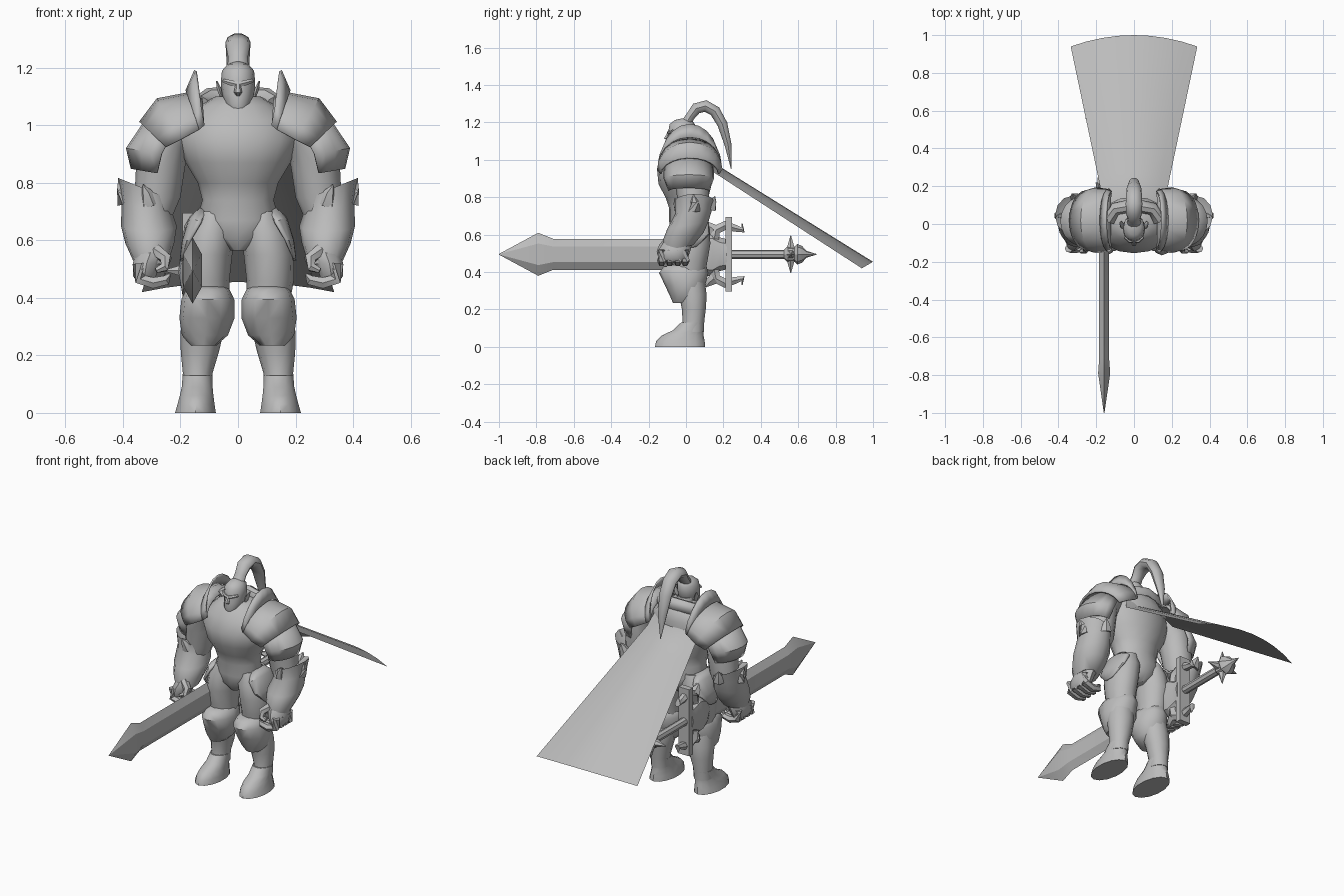
import bpy, bmesh, math
from mathutils import Vector, Euler

grey = bpy.data.materials.new("plain_grey")
grey.diffuse_color = (0.5, 0.5, 0.5, 1)


def finish(name, bm, mirror=False, thick=0, angle=45):
    bmesh.ops.recalc_face_normals(bm, faces=bm.faces)
    me = bpy.data.meshes.new(name)
    bm.to_mesh(me)
    bm.free()
    ob = bpy.data.objects.new(name, me)
    bpy.context.collection.objects.link(ob)
    me.materials.append(grey)
    bpy.ops.object.select_all(action='DESELECT')
    ob.select_set(True)
    bpy.context.view_layer.objects.active = ob
    bpy.ops.object.shade_smooth_by_angle(angle=math.radians(angle))
    if thick:
        m = ob.modifiers.new("thickness", 'SOLIDIFY')
        m.thickness, m.offset = thick, 0
    if mirror:
        ob.modifiers.new("mirror", 'MIRROR')
    return ob


def skin(bm, rings, cap=True, closed=True):
    vs = [[bm.verts.new(p) for p in r] for r in rings]
    n = len(vs[0])
    for a, b in zip(vs, vs[1:]):
        for i in range(n if closed else n - 1):
            j = (i + 1) % n
            bm.faces.new((a[i], a[j], b[j], b[i]))
    if cap:
        bm.faces.new(vs[0])
        bm.faces.new(vs[-1])


def loft(name, rings, n=12, mirror=False, angle=45):
    """Rings are x, y, z, radius a, radius b, optional tilt about x and y in degrees."""
    out = []
    for x, y, z, a, b, *t in rings:
        rx, ry = (list(t) + [0, 0])[:2]
        rot = Euler((math.radians(rx), math.radians(ry), 0)).to_matrix()
        out.append([Vector((x, y, z)) + rot @ Vector((
            a * math.cos(math.pi / 2 + math.tau * i / n),
            b * math.sin(math.pi / 2 + math.tau * i / n), 0)) for i in range(n)])
    bm = bmesh.new()
    skin(bm, out)
    return finish(name, bm, mirror, angle=angle)


def tubes(name, paths, n=8, mirror=False, flat=1.0):
    """Tapered tubes; each path is a list of x, y, z, radius."""
    bm = bmesh.new()
    for path in paths:
        pts = [Vector(p[:3]) for p in path]
        rings = []
        for i, p in enumerate(pts):
            d = (pts[min(i + 1, len(pts) - 1)] - pts[max(i - 1, 0)]).normalized()
            ref = Vector((0, 1, 0)) if abs(d.x) > 0.3 else Vector((1, 0, 0))
            u = (ref - d * ref.dot(d)).normalized()
            v = d.cross(u)
            r = path[i][3]
            rings.append([p + r * (u * math.cos(math.tau * k / n)
                                   + v * flat * math.sin(math.tau * k / n)) for k in range(n)])
        skin(bm, rings)
    return finish(name, bm, mirror)


def arch(name, stations, y0, n=10):
    """Arched shell; stations are x top, z top, x bottom, z bottom, half depth."""
    bm = bmesh.new()
    rings = []
    for xt, zt, xb, zb, ry in stations:
        ring = []
        for i in range(n + 1):
            t = math.pi * i / n
            s = math.sin(t)
            ring.append((xb + (xt - xb) * s, y0 + ry * math.cos(t), zb + (zt - zb) * s))
        rings.append(ring)
    skin(bm, rings, cap=False, closed=False)
    return finish(name, bm, True, 0.01, 35)


# Torso and neck
loft("torso", [(0, .01, .565, .03, .06), (0, .015, .61, .11, .095), (0, .015, .67, .145, .105),
               (0, .01, .74, .124, .1), (0, .005, .80, .14, .115), (0, -.005, .87, .182, .142),
               (0, -.005, .95, .21, .15), (0, .01, 1.02, .19, .135), (0, .02, 1.07, .13, .11),
               (0, .02, 1.1, .08, .08)], 16)
loft("neck", [(0, .01, 1.03, .06, .07), (0, -.01, 1.12, .048, .055)])
tubes("collar", [[(.13, .02, 1.07, .035), (.1, .08, 1.095, .035), (0, .1, 1.105, .035),
                  (-.1, .08, 1.095, .035), (-.13, .02, 1.07, .035)]])

# Head with face details
loft("head", [(0, -.07, 1.052, .026, .026), (0, -.05, 1.075, .046, .052), (0, -.03, 1.11, .056, .068),
              (0, -.025, 1.15, .06, .07), (0, -.02, 1.19, .056, .068), (0, -.015, 1.213, .036, .045),
              (0, -.01, 1.222, .008, .01)])
tubes("nose", [[(0, -.09, 1.15, .008), (0, -.105, 1.115, .014), (0, -.09, 1.105, .008)]], 6)
tubes("brow", [[(.05, -.07, 1.155, .007), (.025, -.09, 1.148, .011), (0, -.092, 1.142, .01),
                (-.025, -.09, 1.148, .011), (-.05, -.07, 1.155, .007)]], 6)
loft("ears", [(.056, -.01, 1.095, .006, .01), (.065, -.005, 1.125, .01, .02),
              (.074, .005, 1.155, .003, .008)], 6, True)
tubes("ponytail", [[(0, .0, 1.195, .038), (0, .025, 1.235, .034), (0, .055, 1.275, .042),
                    (0, .105, 1.288, .044), (0, .155, 1.26, .042), (0, .195, 1.19, .038),
                    (0, .225, 1.08, .026), (0, .242, .95, .002)]], 10, flat=.75)

# Shoulder armour: inner flange, dome, lower plate
arch("shoulder_flange", [(.148, 1.19, .118, 1.0, .15), (.178, 1.12, .135, .985, .165)], .02)
arch("shoulder_dome", [(.125, 1.09, .12, 1.0, .14), (.175, 1.11, .135, .985, .16),
                       (.28, 1.09, .2, .95, .17), (.34, 1.01, .25, .925, .155)], .02)
arch("shoulder_lower_plate", [(.31, 1.03, .24, .95, .13), (.385, .92, .265, .9, .13),
                              (.368, .85, .28, .835, .105)], .015)

# Arms, gauntlets and fists
loft("upper_arm", [(.19, .02, 1.03, .07, .09, 0, -40), (.255, .025, .95, .09, .1, 0, -25),
                   (.27, .035, .85, .085, .09), (.28, .04, .75, .08, .08), (.3, .04, .68, .07, .07)],
     12, True)
loft("gauntlet", [(.325, .045, .765, .07, .07, 0, -22), (.325, .045, .78, .1, .105, 0, -22),
                  (.318, .04, .72, .088, .098, 5, -10), (.31, .01, .65, .097, .112, 10, 0),
                  (.307, -.015, .59, .085, .11, 10, 0), (.303, -.04, .53, .062, .08, 10, 0)], 12, True)
tubes("cuff_points", [[(.385, .045, .73, .035), (.4, .045, .78, .025), (.415, .04, .815, .002)],
                      [(.31, .13, .74, .035), (.32, .145, .78, .02), (.325, .155, .805, .002)],
                      [(.31, -.03, .73, .035), (.32, -.05, .77, .02), (.33, -.06, .795, .002)]],
      6, True)
loft("palm", [(.3, -.04, .57, .055, .075), (.318, -.06, .52, .05, .085),
              (.325, -.065, .475, .042, .075), (.32, -.065, .455, .03, .06)], 10, True)
tubes("fingers", [[(.345, y, .52, .022), (.34, y, .465, .024), (.295, y, .452, .022),
                   (.25, y, .462, .02), (.245, y, .485, .012)] for y in (-.13, -.087, -.044, -.005)],
      6, True)
tubes("thumb", [[(.285, -.1, .565, .024), (.25, -.125, .535, .022), (.258, -.14, .505, .018),
                 (.285, -.145, .495, .01)]], 6, True)

# Legs, hip plates, knee guards and boots
loft("thigh", [(.105, .02, .38, .075, .08), (.112, .02, .46, .082, .095), (.108, .02, .55, .088, .11),
               (.095, .02, .63, .085, .108), (.08, .02, .7, .06, .085)], 12, True)
arch("hip_plate", [(.13, .71, .11, .70, .05), (.165, .68, .13, .66, .1),
                   (.19, .6, .165, .6, .1), (.198, .53, .19, .54, .035)], .02, 8)
loft("knee_guard", [(.12, -.01, .235, .045, .06), (.115, -.005, .27, .08, .08),
                    (.108, -.005, .33, .096, .108), (.105, -.012, .395, .092, .132),
                    (.105, -.005, .43, .075, .115), (.105, .01, .44, .06, .08)], 12, True)
loft("shin", [(.142, .035, .08, .052, .06), (.14, .04, .14, .052, .058), (.133, .042, .21, .066, .065),
              (.125, .035, .28, .075, .075), (.115, .02, .36, .075, .08)], 12, True)
loft("boot", [(.148, -.032, 0, .073, .134), (.146, -.03, .03, .066, .13), (.144, -.018, .06, .06, .112),
              (.142, .012, .09, .055, .08), (.141, .035, .13, .053, .062)], 14, True)

# Cape: a widening sheet arched across its width
bm = bmesh.new()
rows = [(.02, .1, .08, 1.11, 1.08)] + [
    (.13 + .87 * t, .165 + .17 * t, .13 + .81 * t, .995 - .54 * t, .945 - .525 * t)
    for t in (i / 6 for i in range(7))]
rows[0] = (.1, .12, .08, 1.1, 1.07)
skin(bm, [[(w * u, yc + (ye - yc) * u * u, zc + (ze - zc) * u * u)
           for u in (k / 4 for k in range(-4, 5))] for yc, w, ye, zc, ze in rows],
     cap=False, closed=False)
finish("cape", bm)

# Sword laid along y: blade, guard, grip and spiked pommel
SX, SZ = -.158, .495


def along_y(name, stations, n=8):
    return loft(name, [(SX, y, SZ, a, b, 90) for y, a, b in stations], n, angle=30)


along_y("blade", [(-1, .002, .002), (-.79, .037, .115), (-.71, .03, .083), (.08, .03, .083)], 6)
along_y("guard_block", [(.04, .03, .075), (.07, .045, .085), (.11, .05, .115), (.14, .05, .12),
                        (.18, .042, .09), (.22, .045, .08)])
along_y("grip", [(.22, .024, .024), (.55, .024, .024)])
along_y("pommel", [(.52, .02, .02), (.545, .045, .045), (.58, .04, .04), (.595, .055, .055),
                   (.62, .045, .045), (.645, .018, .018), (.7, .001, .001)])
tubes("pommel_spikes", [[(SX, .56, SZ, .035), (SX + .1 * c, .56, SZ + .1 * s, .002)]
                        for c, s in ((1, 0), (-1, 0), (0, 1), (0, -1))], 6)
bm = bmesh.new()
bmesh.ops.create_cube(bm, size=1)
for v in bm.verts:
    v.co = (SX + v.co.x * .07, .228 + v.co.y * .034, SZ + v.co.z * .4)
finish("cross_bar", bm)
tubes("guard_horns", [[(SX, y, SZ + s * z, r) for y, z, r in path] for s in (1, -1) for path in (
    [(.15, .08, .03), (.16, .13, .03), (.21, .155, .028), (.26, .14, .022), (.305, .13, .018),
     (.3, .165, .003)],
    [(.15, .13, .035), (.125, .15, .025), (.105, .175, .003)])], 6)
